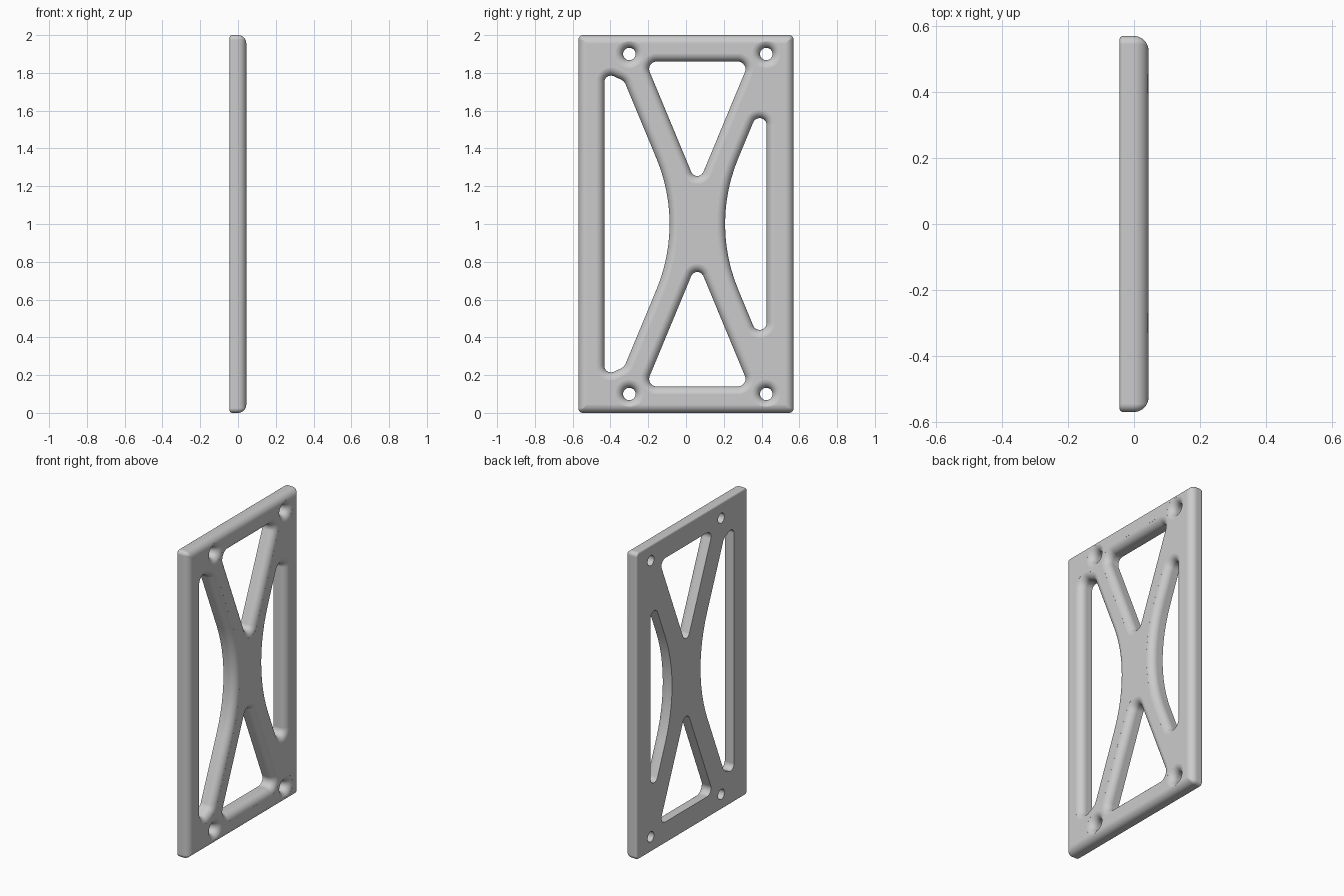
import bpy, bmesh, math
from mathutils import Vector

if "Cube" in bpy.data.objects:
    bpy.data.objects.remove(bpy.data.objects["Cube"], do_unlink=True)

HALF_T = 0.044        # half of the plate thickness
ROUND = 0.045         # radius of the rounded face edges
HALF_W = 0.57         # half of the plate width


def rounded(corners, steps=8):
    """Counter-clockwise (y, z, radius) corners -> list of (point, outward normal)."""
    out = []
    for i, (y, z, r) in enumerate(corners):
        p = Vector((y, z))
        a = (Vector(corners[i - 1][:2]) - p).normalized()
        b = (Vector(corners[(i + 1) % len(corners)][:2]) - p).normalized()
        half = a.angle(b) / 2
        centre = p + (a + b).normalized() * r / math.sin(half)
        start = p + a * r / math.tan(half) - centre
        end = p + b * r / math.tan(half) - centre
        turn = start.x * end.y - start.y * end.x
        sweep = math.copysign(math.pi - 2 * half, turn)
        sign = 1 if turn > 0 else -1
        for k in range(steps + 1):
            t = sweep * k / steps
            v = Vector((start.x * math.cos(t) - start.y * math.sin(t),
                        start.x * math.sin(t) + start.y * math.cos(t)))
            out.append((centre + v, v.normalized() * sign))
    return out


def loft(bm, rings):
    """Skin a stack of (x, outline) rings and close both ends."""
    layers = [[bm.verts.new((x, p.x, p.y)) for p in pts] for x, pts in rings]
    n = len(layers[0])
    for low, high in zip(layers, layers[1:]):
        for i in range(n):
            j = (i + 1) % n
            bm.faces.new((low[i], low[j], high[j], high[i]))
    bm.faces.new(layers[0][::-1])
    bm.faces.new(layers[-1])


def make_object(name, bm):
    bmesh.ops.recalc_face_normals(bm, faces=bm.faces)
    mesh = bpy.data.meshes.new(name)
    bm.to_mesh(mesh)
    bm.free()
    obj = bpy.data.objects.new(name, mesh)
    bpy.context.collection.objects.link(obj)
    return obj


def plate_ring(inset):
    y, h, r = HALF_W - inset, 1 - inset, max(0.025 - inset, 0.004)
    box = [(-y, 1 - h, r), (y, 1 - h, r), (y, 1 + h, r), (-y, 1 + h, r)]
    return [p for p, _ in rounded(box, 6)]


def flipped(corners):
    return [(y, 2 - z, r) for y, z, r in reversed(corners)]


# Solid plate: slightly eased back edge, fully rounded front edge
bm = bmesh.new()
rings = []
EASE = 0.012
for k in range(5):
    a = math.pi / 2 * k / 4
    rings.append((-HALF_T + EASE * (1 - math.cos(a)), plate_ring(EASE * (1 - math.sin(a)))))
for k in range(11):
    a = math.pi / 2 * k / 10
    rings.append((HALF_T - ROUND + ROUND * math.sin(a), plate_ring(ROUND * (1 - math.cos(a)))))
loft(bm, rings)
plate = make_object("cross_braced_plate", bm)

# Openings: end triangles, side windows with bowed inner edge, screw holes
end_window = [(-0.215, 1.86, 0.04), (0.06, 1.198, 0.035), (0.335, 1.86, 0.04)]
wide_top = [(-0.327, 1.757, 0.05), (-0.432, 1.805, 0.035)]
wide_window = wide_top + flipped(wide_top) + [(-0.012, 1, 0.9)]
narrow_window = [(0.427, 0.291, 0.037), (0.427, 1.709, 0.037), (0.132, 1, 0.9)]
openings = [rounded(c, 12) for c in (end_window, flipped(end_window), wide_window, narrow_window)]
for y in (-0.30, 0.425):
    for z in (0.1, 1.9):
        r = 0.033
        openings.append(rounded([(y - r, z - r, r), (y + r, z - r, r),
                                 (y + r, z + r, r), (y - r, z + r, r)]))

# Flared cutters give every opening a rounded front lip
bm = bmesh.new()
for outline in openings:
    rings = [(-0.1, [p for p, _ in outline])]
    for k in range(11):
        a = math.radians(85) * k / 10
        d = ROUND * (1 - math.cos(a))
        rings.append((HALF_T - ROUND + ROUND * math.sin(a), [p + n * d for p, n in outline]))
    rings.append((0.08, rings[-1][1]))
    loft(bm, rings)
cutter = make_object("opening_cutter", bm)
cutter.hide_render = True

# Cut, then remove the helper
bpy.ops.object.select_all(action="DESELECT")
bpy.context.view_layer.objects.active = plate
plate.select_set(True)
cut = plate.modifiers.new("openings", "BOOLEAN")
cut.operation = "DIFFERENCE"
cut.solver = "EXACT"
cut.object = cutter
bpy.ops.object.modifier_apply(modifier=cut.name)
bpy.data.objects.remove(cutter, do_unlink=True)

# Smooth grey finish
grey = bpy.data.materials.new("plain_grey")
grey.use_nodes = True
colour = (0.6, 0.6, 0.6, 1)
grey.diffuse_color = colour
grey.node_tree.nodes["Principled BSDF"].inputs["Base Color"].default_value = colour
plate.data.materials.clear()
plate.data.materials.append(grey)
bpy.ops.object.shade_smooth_by_angle(angle=math.radians(30))
weighted = plate.modifiers.new("even_shading", "WEIGHTED_NORMAL")
weighted.keep_sharp = True
